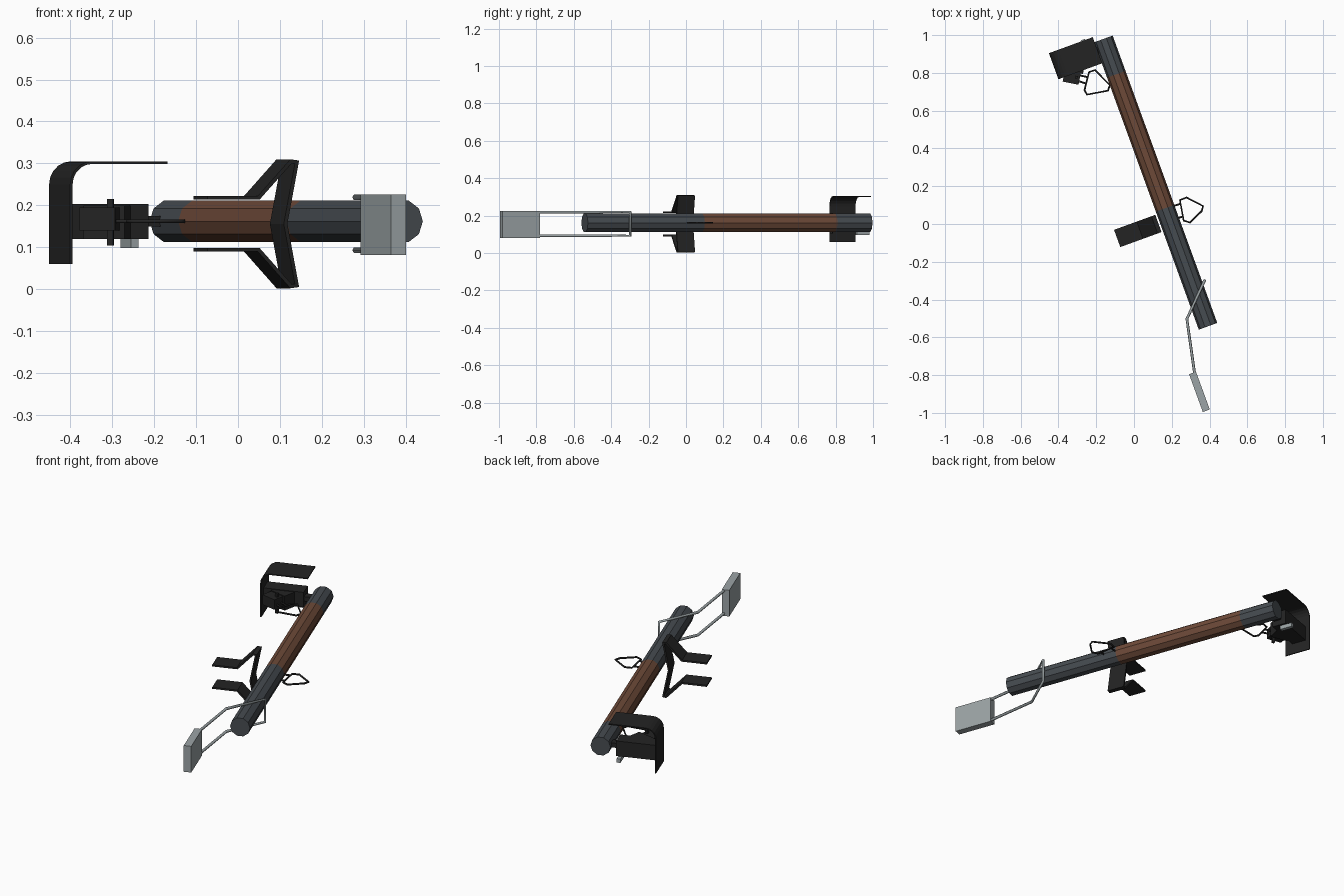
import bpy, bmesh, math
from mathutils import Matrix, Vector

if "Cube" in bpy.data.objects:
    bpy.data.objects.remove(bpy.data.objects["Cube"])

TURN = Matrix.Rotation(math.radians(20), 4, 'Z')   # whole model lies 20 degrees off the y axis


def material(name, rgb):
    m = bpy.data.materials.new(name)
    m.diffuse_color = (*rgb, 1)
    m.use_nodes = True
    m.node_tree.nodes["Principled BSDF"].inputs["Base Color"].default_value = m.diffuse_color
    return m


SLATE = material("slate_metal", (0.062, 0.072, 0.082))
BROWN = material("brown_wood", (0.155, 0.068, 0.040))
BLACK = material("black_metal", (0.017, 0.017, 0.017))
GREY = material("light_grey_metal", (0.33, 0.37, 0.38))


def finish(name, bm, mat, matrix=TURN):
    bmesh.ops.recalc_face_normals(bm, faces=bm.faces)
    bm.transform(matrix)
    me = bpy.data.meshes.new(name)
    bm.to_mesh(me)
    bm.free()
    me.materials.append(mat)
    ob = bpy.data.objects.new(name, me)
    bpy.context.collection.objects.link(ob)
    return ob


def box(name, lo, hi, mat, matrix=TURN):
    bm = bmesh.new()
    bmesh.ops.create_cube(bm, size=1)
    for v in bm.verts:
        v.co = [l + (c + 0.5) * (h - l) for c, l, h in zip(v.co, lo, hi)]
    return finish(name, bm, mat, matrix)


def tube(name, y0, y1, mat, r=0.052):
    bm = bmesh.new()
    bmesh.ops.create_cone(bm, cap_ends=True, segments=10, radius1=r, radius2=r, depth=y1 - y0)
    fix = Matrix.Rotation(math.radians(18), 4, 'Z')
    # put a corner at the side so the top is flat
    if min(abs(v.co.y) for v in bm.verts) < 0.001 and max(v.co.x for v in bm.verts) > r * 0.999:
        fix = Matrix()
    bm.transform(Matrix.Translation((0.183, (y0 + y1) / 2, 0.162)) @ Matrix.Rotation(math.pi / 2, 4, 'X') @ fix)
    return finish(name, bm, mat)


def bent_plate(name, pts, y0, y1, thick, mat):
    """Strip of even thickness following an x-z path, extruded along the barrel."""
    pts = [Vector(p) for p in pts]
    left, right = [], []
    for i, p in enumerate(pts):
        d0 = (p - pts[max(i - 1, 0)]).normalized()
        d1 = (pts[min(i + 1, len(pts) - 1)] - p).normalized()
        d = (d0 + d1).normalized()
        k = max(d.dot(d1 if i == 0 else d0), 0.5)
        n = Vector((-d.y, d.x)) * thick / 2 / k
        left.append(p + n)
        right.append(p - n)
    bm = bmesh.new()
    rings = [[bm.verts.new((q.x, y, q.y)) for q, y in ((a, y0), (a, y1), (b, y1), (b, y0))]
             for a, b in zip(left, right)]
    for r0, r1 in zip(rings, rings[1:]):
        for j in range(4):
            k = (j + 1) % 4
            bm.faces.new((r0[j], r0[k], r1[k], r1[j]))
    bm.faces.new(rings[0])
    bm.faces.new(rings[-1])
    return finish(name, bm, mat)


def rod(name, pts, r, mat, closed=False):
    """Thin bar along a path in world coordinates."""
    cu = bpy.data.curves.new(name, 'CURVE')
    cu.dimensions = '3D'
    cu.bevel_depth, cu.bevel_resolution = r, 1
    cu.use_fill_caps = True
    sp = cu.splines.new('POLY')
    sp.points.add(len(pts) - 1)
    for p, co in zip(sp.points, pts):
        p.co = (*co, 1)
    sp.use_cyclic_u = closed
    tmp = bpy.data.objects.new(name + "_path", cu)
    bpy.context.collection.objects.link(tmp)
    bpy.context.view_layer.update()
    bm = bmesh.new()
    me = tmp.to_mesh()
    bm.from_mesh(me)
    tmp.to_mesh_clear()
    bpy.data.objects.remove(tmp)
    return finish(name, bm, mat, Matrix())


# Barrel: metal ends and wooden middle
tube("barrel_front", -0.643, 0.022, SLATE)
tube("barrel_middle", 0.022, 0.777, BROWN)
tube("barrel_rear", 0.777, 0.976, SLATE)

# Shoulder rest: mirrored bent strip meeting in a V
half = [(-0.11, 0.218), (0.02, 0.218), (0.102, 0.305), (0.117, 0.303)]
mirror = [(x, 0.312 - z) for x, z in reversed(half)]
bent_plate("shoulder_rest", half + [(0.088, 0.156)] + mirror, -0.09, 0.007, 0.009, BLACK)

# Curved guard plate at the rear
arc = [(-0.058 - 0.053 * math.sin(a), 0.249 + 0.053 * math.cos(a))
       for a in [math.pi / 2 * i / 5 for i in range(6)]]
bent_plate("guard_plate", [(0.133, 0.302)] + arc + [(-0.111, 0.06)], 0.857, 1.004, 0.006, BLACK)

# Sight housing behind the guard
box("sight_housing", (-0.11, 0.90, 0.12), (0.10, 0.98, 0.203), BLACK)
box("housing_foot", (0.07, 0.94, 0.098), (0.09, 1.01, 0.12), GREY)
box("housing_mount", (0.09, 0.91, 0.15), (0.14, 0.95, 0.175), BLACK)

# Firing unit, turned the other way
skew = Matrix.Translation((-0.33, 0.775, 0)) @ Matrix.Rotation(math.radians(-11), 4, 'Z')
box("firing_unit", (-0.043, -0.03, 0.14), (0.043, 0.03, 0.195), BLACK, skew)
box("firing_unit_back", (-0.045, 0.03, 0.12), (0.055, 0.10, 0.2), BLACK, skew)
box("firing_unit_pin", (0.018, 0.0, 0.104), (0.032, 0.014, 0.215), BLACK, skew)

# Two wire handles with short struts
Z = 0.162
rear = [(-0.238, 0.804), (-0.206, 0.815), (-0.128, 0.735), (-0.138, 0.706), (-0.249, 0.685), (-0.262, 0.709)]
front = [(0.243, 0.127), (0.278, 0.140), (0.366, 0.095), (0.358, 0.068), (0.296, 0.008), (0.263, 0.018)]
struts = {"rear": [((-0.31, 0.792), (-0.242, 0.777)), ((-0.29, 0.755), (-0.250, 0.742))],
          "front": [((0.19, 0.09), (0.247, 0.107)), ((0.2, 0.02), (0.258, 0.04))]}
for side, loop in (("rear", rear), ("front", front)):
    rod(side + "_handle", [(x, y, Z) for x, y in loop], 0.005, BLACK, True)
    for i, (a, b) in enumerate(struts[side]):
        rod(f"{side}_handle_strut_{i + 1}", [(*a, Z), (*b, Z)], 0.005, BLACK)

# Folding stock: wire frame and butt pad
side = [(0.322, -0.80), (0.28, -0.503), (0.374, -0.298)]
rod("stock_frame", [(x, y, 0.219) for x, y in side] + [(x, y, 0.093) for x, y in reversed(side)], 0.0075, GREY)
box("stock_pad", (0.002, -1.06, 0.081), (0.041, -0.847, 0.226), GREY)
